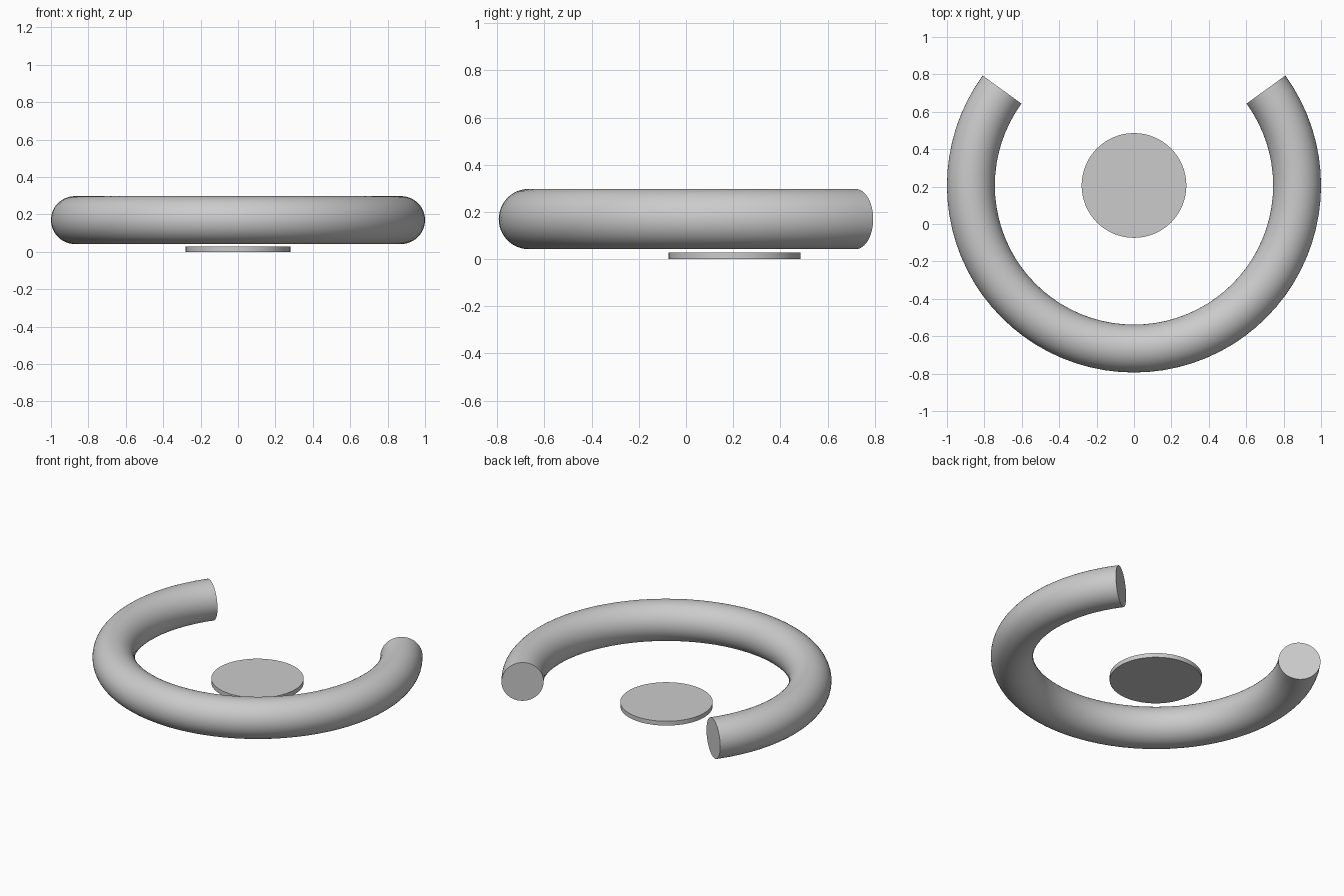
import bpy, bmesh
from math import radians, cos, sin, pi
from mathutils import Matrix, Vector

if "Cube" in bpy.data.objects:
    bpy.data.objects.remove(bpy.data.objects["Cube"])

CY = 0.206             # shared centre of ring and disc
MAJOR, MINOR = 0.872, 0.128
RING_Z = 0.17
START, SWEEP = 144, 252  # open gap faces the back


def finish(name, bm):
    bmesh.ops.recalc_face_normals(bm, faces=bm.faces)
    mesh = bpy.data.meshes.new(name)
    bm.to_mesh(mesh)
    bm.free()
    obj = bpy.data.objects.new(name, mesh)
    bpy.context.collection.objects.link(obj)
    bpy.ops.object.select_all(action='DESELECT')
    obj.select_set(True)
    bpy.context.view_layer.objects.active = obj
    bpy.ops.object.shade_smooth_by_angle(angle=radians(35))
    return obj


# Open ring: round section swept around the centre, flat capped ends
bm = bmesh.new()
a0, sides, steps = radians(START), 48, 56
rings = []
for i in range(steps + 1):
    a = a0 + radians(SWEEP) * i / steps
    ring = []
    for j in range(sides):
        t = 2 * pi * j / sides
        r = MAJOR + MINOR * cos(t)
        ring.append(bm.verts.new((r * cos(a), CY + r * sin(a), RING_Z + MINOR * sin(t))))
    rings.append(ring)
for r0, r1 in zip(rings, rings[1:]):
    for j in range(sides):
        k = (j + 1) % sides
        bm.faces.new((r0[j], r1[j], r1[k], r0[k]))
bm.faces.new(rings[0])
bm.faces.new(rings[-1])
finish("open_ring", bm)

# Thin base disc at the ring's centre
bm = bmesh.new()
bmesh.ops.create_cone(bm, cap_ends=True, segments=64, radius1=0.28, radius2=0.28,
                      depth=0.029, matrix=Matrix.Translation(Vector((0, CY, 0.0145))))
finish("base_disc", bm)
